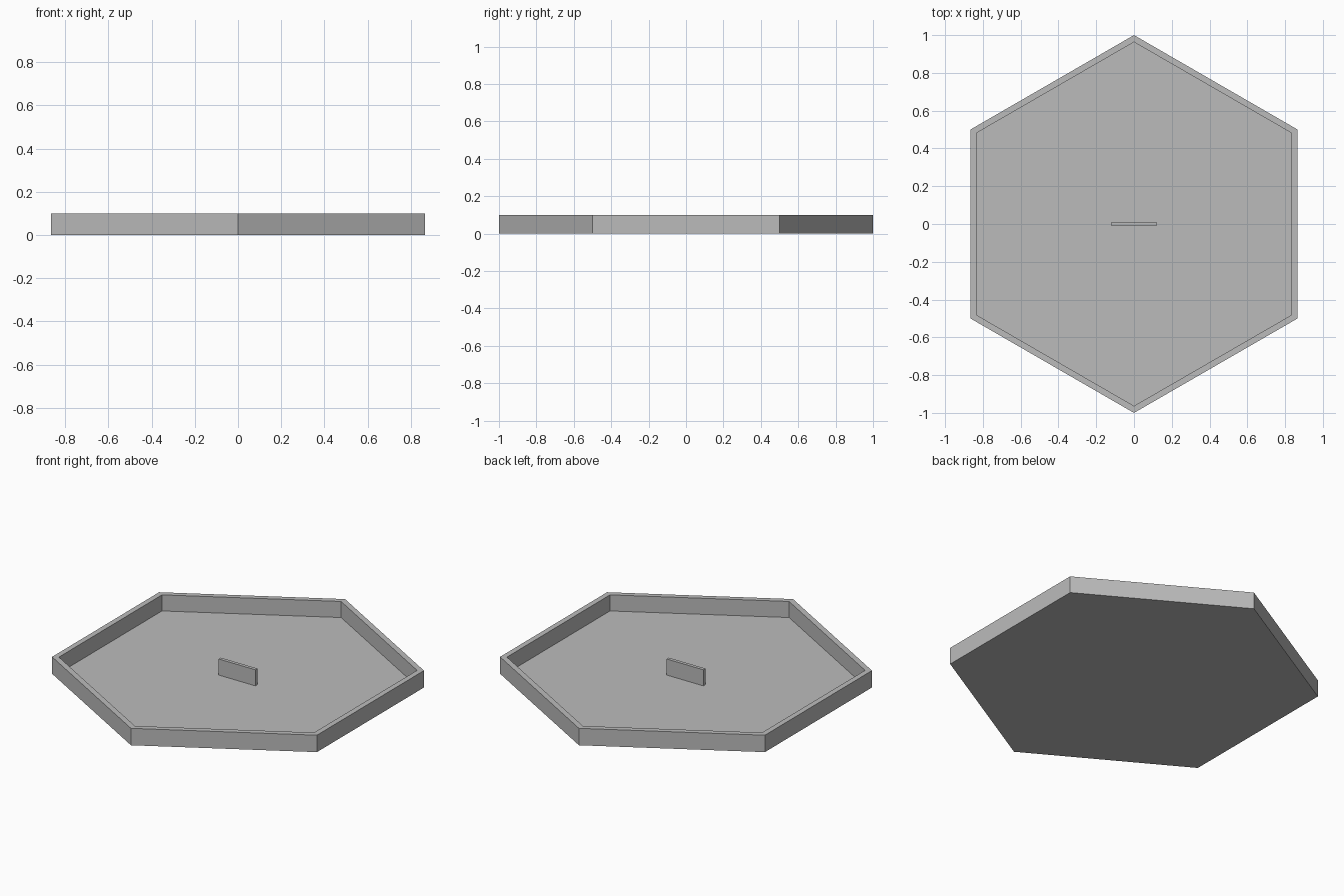
import bpy, bmesh
from math import sin, cos, pi

if "Cube" in bpy.data.objects:
    bpy.data.objects.remove(bpy.data.objects["Cube"])


def hexagon(radius, z):
    # pointed ends on the y axis
    return [(radius * sin(i * pi / 3), radius * cos(i * pi / 3), z) for i in range(6)]


def loft(name, rings, closed):
    # skin a list of hexagon rings; closed joins last to first, otherwise cap the ends
    bm = bmesh.new()
    loops = [[bm.verts.new(p) for p in hexagon(r, z)] for r, z in rings]
    pairs = list(zip(loops, loops[1:]))
    if closed:
        pairs.append((loops[-1], loops[0]))
    else:
        bm.faces.new(loops[0])
        bm.faces.new(loops[-1])
    for a, b in pairs:
        for i in range(6):
            j = (i + 1) % 6
            bm.faces.new((a[i], a[j], b[j], b[i]))
    bmesh.ops.recalc_face_normals(bm, faces=bm.faces)
    mesh = bpy.data.meshes.new(name)
    bm.to_mesh(mesh)
    bm.free()
    obj = bpy.data.objects.new(name, mesh)
    bpy.context.collection.objects.link(obj)
    return obj


FLOOR = 0.005
HEIGHT = 0.10
INNER = 0.963

grey = bpy.data.materials.new("dark_grey")
grey.diffuse_color = (0.5, 0.5, 0.5, 1)
grey.use_nodes = True
grey.node_tree.nodes["Principled BSDF"].inputs["Base Color"].default_value = grey.diffuse_color

# Thin floor plate inside the rim
floor = loft("tray_floor", [(INNER, 0), (INNER, FLOOR)], closed=False)

# Raised hexagonal rim
rim = loft("tray_rim", [(1.0, 0), (1.0, HEIGHT), (INNER, HEIGHT), (INNER, 0)], closed=True)

# Upright tab in the middle
bpy.ops.mesh.primitive_cube_add(size=1, location=(0, 0, (FLOOR + HEIGHT) / 2))
tab = bpy.context.object
tab.name = "centre_tab"
tab.scale = (0.24, 0.02, HEIGHT - FLOOR)
bpy.ops.object.transform_apply(location=False, rotation=False, scale=True)

for part in (floor, rim, tab):
    part.data.materials.append(grey)
